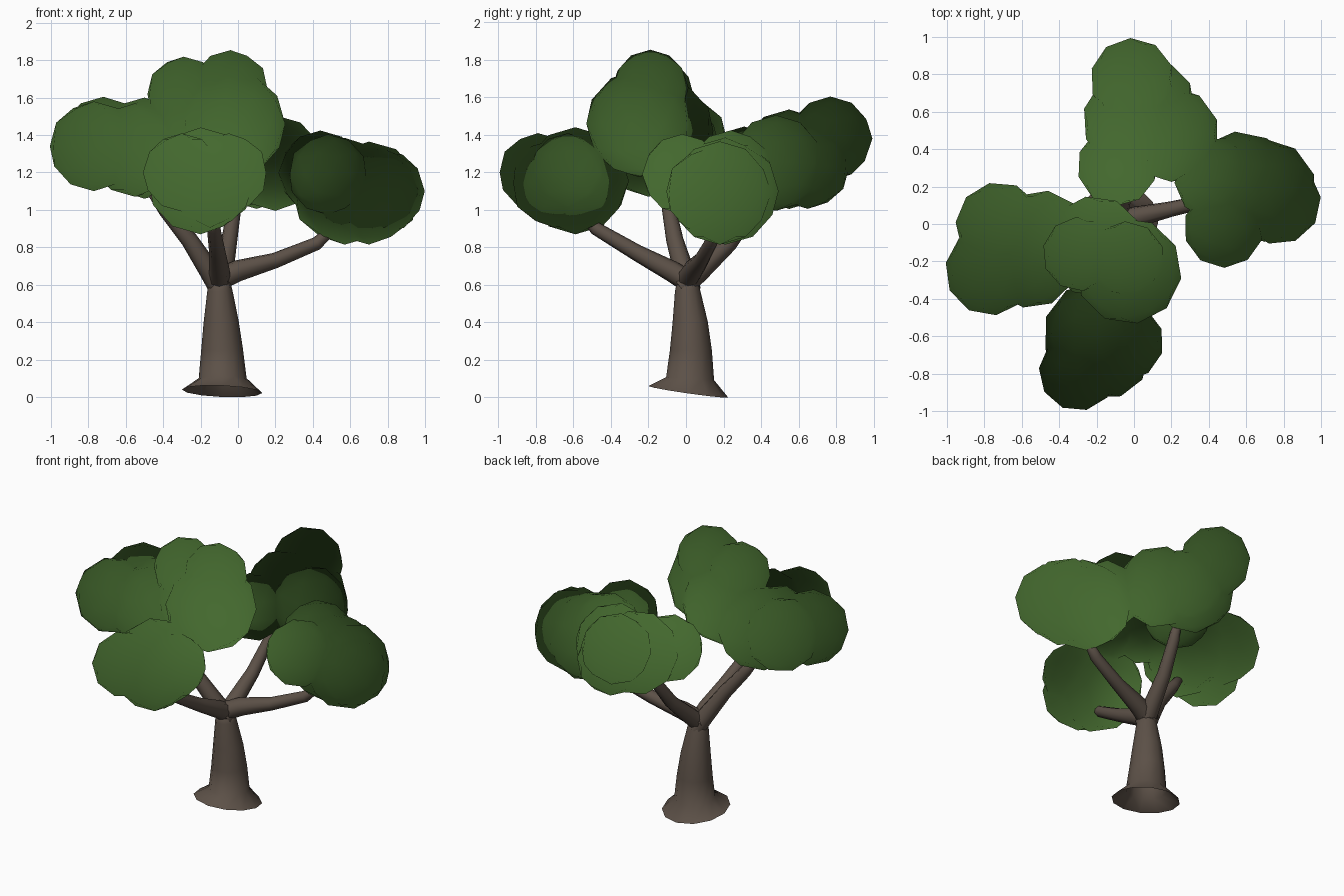
import bpy, bmesh, math, random
from mathutils import Vector, Matrix

random.seed(4)


def material(name, rgb):
    m = bpy.data.materials.new(name)
    m.diffuse_color = (*rgb, 1)
    return m


BARK = material("brown_bark", (0.108, 0.082, 0.064))
LEAF = material("green_leaves", (0.056, 0.138, 0.027))


def finish(bm, name, mat):
    me = bpy.data.meshes.new(name)
    bm.to_mesh(me)
    bm.free()
    me.materials.append(mat)
    me.shade_smooth()
    ob = bpy.data.objects.new(name, me)
    bpy.context.collection.objects.link(ob)
    return ob


def tube(name, path, sides):
    """Tapered tube along (x, y, z, radius) stations, open at the foot."""
    bm = bmesh.new()
    pts = [Vector(p[:3]) for p in path]
    rings = []
    for i, p in enumerate(path):
        tangent = pts[min(i + 1, len(pts) - 1)] - pts[max(i - 1, 0)]
        rot = Vector((0, 0, 1)).rotation_difference(tangent)
        ring = []
        for k in range(sides):
            a = 2 * math.pi * k / sides
            ring.append(bm.verts.new(pts[i] + rot @ Vector((p[3] * math.cos(a), p[3] * math.sin(a), 0))))
        rings.append(ring)
    for a, b in zip(rings, rings[1:]):
        for k in range(sides):
            j = (k + 1) % sides
            bm.faces.new((a[k], a[j], b[j], b[k]))
    bm.faces.new(rings[-1])
    return finish(bm, name, BARK)


def foliage(name, balls):
    """Clump of low-poly balls whose shading normals fan out from the crown centre."""
    bm = bmesh.new()
    for x, y, z, r in balls:
        spin = Matrix.Rotation(random.uniform(0, 6.28), 4, 'Z')
        bmesh.ops.create_icosphere(bm, subdivisions=2, radius=r * 1.02,
                                   matrix=Matrix.Translation((x, y, z)) @ spin)
    ob = finish(bm, name, LEAF)
    centre = Vector((0, 0, 0.9))
    ob.data.normals_split_custom_set_from_vertices(
        [(v.co - centre).normalized() for v in ob.data.vertices])
    return ob


# Trunk with flared, slightly tilted open foot
tube("trunk", [(-0.085, 0.012, 0.03, 0.215), (-0.082, 0.022, 0.10, 0.128),
               (-0.085, 0.026, 0.25, 0.112), (-0.09, 0.022, 0.40, 0.094),
               (-0.097, 0.008, 0.57, 0.067), (-0.097, 0.005, 0.64, 0.05)], 12)

# Four branches
tube("front_branch", [(-0.10, 0.04, 0.60, 0.06), (-0.10, -0.08, 0.675, 0.056), (-0.11, -0.26, 0.77, 0.044),
                      (-0.13, -0.48, 0.90, 0.036), (-0.16, -0.60, 1.03, 0.02)], 8)
tube("right_branch", [(-0.12, 0.0, 0.62, 0.06), (0.0, 0.035, 0.675, 0.058), (0.20, 0.08, 0.73, 0.042),
                      (0.42, 0.13, 0.82, 0.036), (0.55, 0.16, 0.94, 0.02)], 8)
tube("left_branch", [(-0.09, 0.02, 0.57, 0.06), (-0.15, -0.01, 0.67, 0.056), (-0.26, -0.06, 0.84, 0.046),
                     (-0.39, -0.09, 1.0, 0.038), (-0.50, -0.12, 1.15, 0.02)], 8)
tube("back_branch", [(-0.10, -0.02, 0.59, 0.06), (-0.08, 0.07, 0.67, 0.056), (-0.05, 0.23, 0.82, 0.044),
                     (-0.02, 0.36, 1.0, 0.036), (0.0, 0.44, 1.15, 0.02)], 8)

# Leaf clumps
foliage("front_foliage", [(-0.30, -0.79, 1.20, 0.205), (-0.05, -0.63, 1.20, 0.205),
                          (-0.20, -0.59, 1.155, 0.28), (-0.15, -0.70, 1.14, 0.23)])
foliage("right_foliage", [(0.77, 0.12, 1.10, 0.225), (0.48, -0.02, 1.19, 0.21), (0.57, 0.21, 1.10, 0.28),
                          (0.70, 0.18, 1.09, 0.27), (0.44, 0.24, 1.20, 0.22)])
foliage("left_foliage", [(-0.77, -0.25, 1.34, 0.235), (-0.72, -0.01, 1.37, 0.23),
                         (-0.50, -0.09, 1.33, 0.265), (-0.55, -0.20, 1.32, 0.245)])
foliage("top_foliage", [(-0.04, -0.19, 1.65, 0.20), (-0.29, -0.16, 1.62, 0.195),
                        (-0.03, -0.25, 1.46, 0.28), (-0.21, -0.12, 1.42, 0.265)])
foliage("back_foliage", [(-0.01, 0.77, 1.38, 0.22), (0.20, 0.48, 1.25, 0.25), (-0.09, 0.31, 1.23, 0.21),
                         (-0.01, 0.55, 1.27, 0.26), (0.10, 0.65, 1.23, 0.22)])
